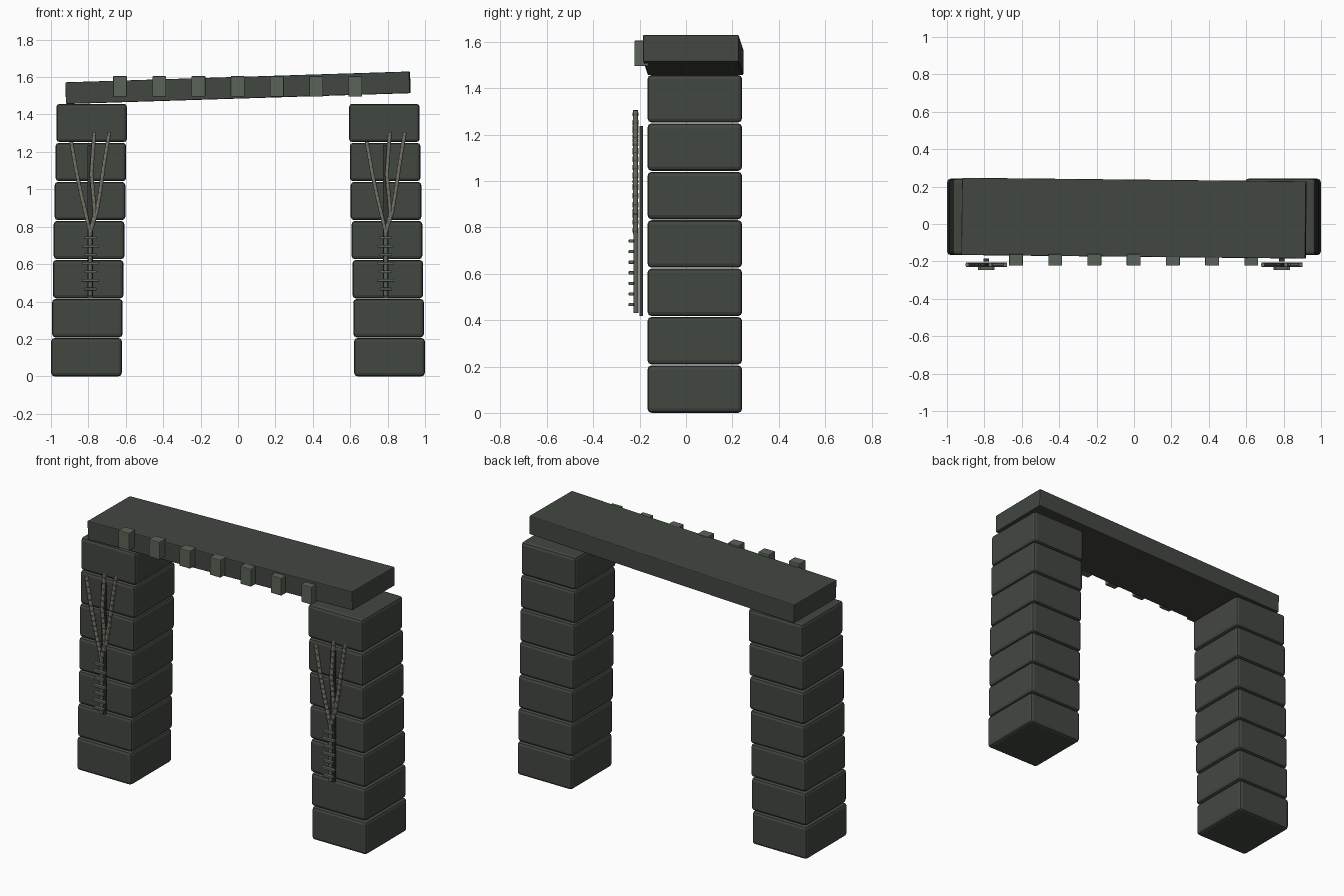
import bpy, math
from mathutils import Vector

if "Cube" in bpy.data.objects:
    bpy.data.objects.remove(bpy.data.objects["Cube"])


def material(name, rgb):
    m = bpy.data.materials.new(name)
    m.diffuse_color = (*rgb, 1)
    m.use_nodes = True
    m.node_tree.nodes["Principled BSDF"].inputs["Base Color"].default_value = m.diffuse_color
    return m


STONE = material("dark_stone", (0.055, 0.063, 0.053))
TRIM = material("pale_stone", (0.105, 0.125, 0.098))
VINE = material("dry_vine", (0.19, 0.18, 0.14))
SHADE = material("dark_groove", (0.035, 0.04, 0.036))


def box(name, center, size, mat, bevel=0.0, rot=(0, 0, 0)):
    bpy.ops.mesh.primitive_cube_add(size=1, location=center, rotation=rot)
    o = bpy.context.object
    o.name = name
    o.scale = size
    bpy.ops.object.transform_apply(location=False, rotation=False, scale=True)
    o.data.materials.append(mat)
    if bevel:
        b = o.modifiers.new("bevel", 'BEVEL')
        b.width = bevel
        b.segments = 2
    return o


def tube(name, points, radius, mat):
    c = bpy.data.curves.new(name, 'CURVE')
    c.dimensions = '3D'
    c.bevel_depth = radius
    c.bevel_resolution = 1
    c.use_fill_caps = True
    s = c.splines.new('POLY')
    s.points.add(len(points) - 1)
    for p, q in zip(s.points, points):
        p.co = (*q, 1)
    c.materials.append(mat)
    o = bpy.data.objects.new(name, c)
    bpy.context.collection.objects.link(o)
    return o


# pillars: seven stacked blocks each, leaning slightly inward
STEP = 0.2087
for side, label in ((-1, "left"), (1, "right")):
    for i in range(7):
        x = side * (0.81 - 0.0046 * i)
        box(f"{label}_pillar_block", (x, 0.038, STEP * i + 0.1025),
            (0.378, 0.408, 0.205), STONE, 0.018)

# tilted lintel
box("lintel", (0, 0.031, 1.543), (1.84, 0.413, 0.116), STONE, 0.005,
    (0, math.radians(-1.8), math.radians(-0.6)))

# row of small teeth along the lintel front
for i in range(7):
    box("lintel_tooth", (-0.631 + 0.2097 * i, -0.192, 1.55),
        (0.074, 0.062, 0.11), TRIM, 0.004)

# carved tree on each pillar: (x offset, z) paths of the three branches
BRANCHES = (
    [(0, 0.77), (-0.022, 0.86), (-0.05, 0.98), (-0.075, 1.10), (-0.102, 1.255)],
    [(0, 0.77), (0.024, 0.87), (0.018, 0.95), (0.006, 1.08), (0.022, 1.305)],
    [(0, 0.77), (0.035, 0.88), (0.055, 1.00), (0.07, 1.11), (0.102, 1.305)],
)
for side in (-1, 1):
    cx = side * 0.79
    box("tree_backing", (cx, -0.193, 0.827), (0.028, 0.016, 0.82), SHADE)
    tube("tree_trunk", [(cx, -0.216, 0.43), (cx, -0.216, 0.78)], 0.012, TRIM)
    for path in BRANCHES:
        tube("tree_branch", [(cx + dx, -0.218, z) for dx, z in path], 0.0115, VINE)
        # thin bands wound along the branch
        for (x0, z0), (x1, z1) in zip(path, path[1:]):
            a, b = Vector((x0, 0, z0)), Vector((x1, 0, z1))
            n = max(2, round((b - a).length / 0.035))
            for k in range(n):
                p = a.lerp(b, (k + 0.5) / n)
                box("branch_band", (cx + p.x, -0.218, p.z), (0.021, 0.025, 0.006), TRIM,
                    rot=(0, math.atan2(x1 - x0, z1 - z0) + 0.3, 0))
    # rungs across the trunk
    for i in range(7):
        box("trunk_rung", (cx, -0.236, 0.467 + 0.0457 * i),
            (0.09 if i % 2 else 0.066, 0.022, 0.014), TRIM, 0.002)
